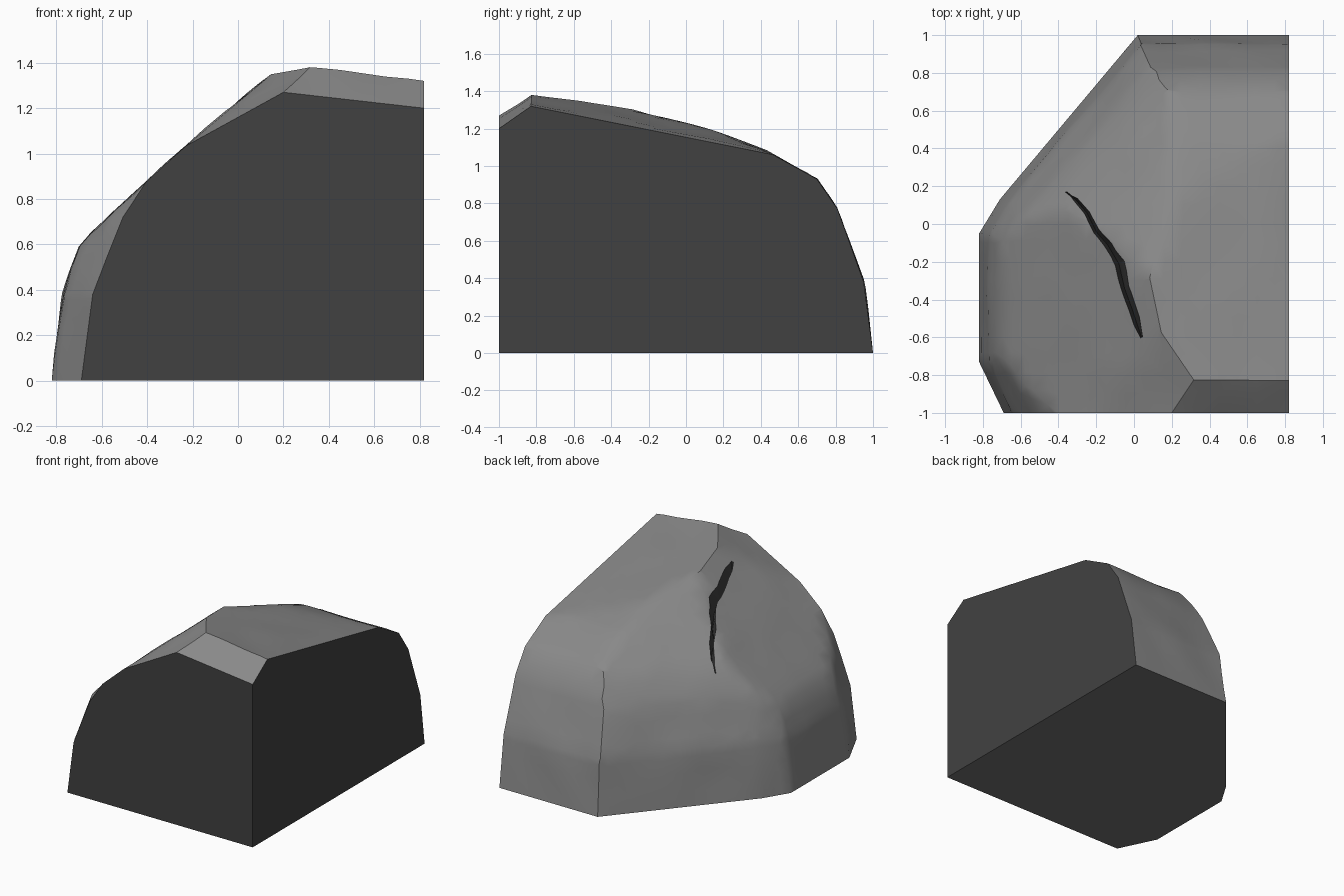
import bpy, bmesh, math
from mathutils import Vector, noise

if "Cube" in bpy.data.objects:
    bpy.data.objects.remove(bpy.data.objects["Cube"], do_unlink=True)


def material(name, value):
    mat = bpy.data.materials.new(name)
    mat.use_nodes = True
    colour = (value, value, value, 1)
    mat.diffuse_color = colour
    bsdf = mat.node_tree.nodes["Principled BSDF"]
    bsdf.inputs["Base Color"].default_value = colour
    bsdf.inputs["Roughness"].default_value = 0.9
    return mat


ROCK, CUT, BASE = 0, 1, 2
materials = [material("rock grey", 0.25), material("dark cut stone", 0.053),
             material("underside grey", 0.16)]
UP = Vector((0, 0, 1))


def add_object(name, bm):
    mesh = bpy.data.meshes.new(name)
    bm.normal_update()
    bm.to_mesh(mesh)
    bm.free()
    for mat in materials:
        mesh.materials.append(mat)
    obj = bpy.data.objects.new(name, mesh)
    bpy.context.collection.objects.link(obj)
    return obj


def everything(bm):
    return bm.verts[:] + bm.edges[:] + bm.faces[:]


def chop(bm, point, normal):
    """Cut away everything outside a plane and close the opening."""
    bmesh.ops.bisect_plane(bm, geom=everything(bm), dist=1e-5, plane_co=point,
                           plane_no=normal, clear_outer=True)
    rim = [e for e in bm.edges if len(e.link_faces) == 1]
    if rim:
        bmesh.ops.edgeloop_fill(bm, edges=rim)
        bmesh.ops.recalc_face_normals(bm, faces=bm.faces[:])


def chop_side(bm, start, inward, profile):
    """Carve one weathered side from a profile of (distance inward, height)."""
    inward = Vector((inward[0], inward[1], 0)).normalized()
    start = Vector((start[0], start[1], 0))
    for (d0, z0), (d1, z1) in zip(profile, profile[1:]):
        chop(bm, start + inward * d0 + UP * z0, UP * (d1 - d0) - inward * (z1 - z0))


def chop_top(bm, point, slope_x, slope_y):
    chop(bm, Vector(point), Vector((-slope_x, -slope_y, 1)).normalized())


# Block the boulder out of a box
bm = bmesh.new()
bmesh.ops.create_cube(bm, size=1)
for v in bm.verts:
    v.co.x = 0.82 if v.co.x > 0 else -1.0
    v.co.y = 1.2 if v.co.y > 0 else -1.0
    v.co.z = 1.6 if v.co.z > 0 else 0.0

# Weathered sides: right, back, back corner, small corner, front corner
chop_side(bm, (-0.82, 0), (1, 0),
          [(0, 0), (0.05, 0.38), (0.12, 0.6), (0.42, 0.88), (0.62, 1.06), (1.0, 1.38)])
chop_side(bm, (0, 1), (0, -1),
          [(0, 0), (0.05, 0.38), (0.19, 0.77), (0.3, 0.93), (0.57, 1.08), (0.8, 1.17)])
chop_side(bm, (0.02, 1), (0.766, -0.643),
          [(0, 0), (0.05, 0.4), (0.16, 0.71), (0.24, 0.84), (0.3, 0.91), (0.51, 1.08), (0.71, 1.2)])
chop_side(bm, (-0.82, -0.05), (0.853, -0.521),
          [(0, 0), (0.05, 0.4), (0.16, 0.71)])
chop_side(bm, (-0.82, -0.73), (0.9, 0.434),
          [(0, 0), (0.045, 0.38), (0.1, 0.54), (0.165, 0.72), (0.26, 0.88)])

# Top planes: main slope, front lip, front shoulder
chop_top(bm, (0.32, -0.83, 1.38), -0.12, -0.2)
chop_top(bm, (0.2, -1, 1.27), -0.113, 0.7)
chop_top(bm, (0, -1, 1.16), 0.55, 0.26)

# Slice the surface into a finer mesh
for axis, low, high, step in ((0, -0.75, 0.8, 0.1), (1, -0.89, 0.95, 0.1), (2, 0.12, 1.0, 0.12)):
    normal = Vector((axis == 0, axis == 1, axis == 2))
    for i in range(int((high - low) / step) + 1):
        bmesh.ops.bisect_plane(bm, geom=everything(bm), dist=1e-4,
                               plane_co=normal * (low + i * step), plane_no=normal)

# Flat cut faces: left, front and underside
bm.normal_update()
for flat, index in ((Vector((1, 0, 0)), CUT), (Vector((0, -1, 0)), CUT), (-UP, BASE)):
    cap = [f for f in bm.faces if f.normal.dot(flat) > 0.9995]
    for f in cap:
        f.material_index = index
    bmesh.ops.dissolve_faces(bm, faces=cap, use_verts=False)


def free_verts():
    return [v for v in bm.verts if all(f.material_index == ROCK for f in v.link_faces)]


def on_ridge(v):
    return any(e.calc_face_angle(0) > math.radians(38) for e in v.link_edges)


# Weather the rock gently, keeping its cut borders and sharp ridges crisp
bmesh.ops.remove_doubles(bm, verts=[v for v in free_verts() if not on_ridge(v)], dist=0.02)
bmesh.ops.triangulate(bm, faces=[f for f in bm.faces if f.material_index == ROCK])
bm.normal_update()
bmesh.ops.smooth_vert(bm, verts=[v for v in free_verts() if not on_ridge(v)], factor=0.4,
                      use_axis_x=True, use_axis_y=True, use_axis_z=True)
bm.normal_update()
for v in free_verts():
    v.co += v.normal * (0.002 + 0.008 * noise.noise(v.co * 4))
boulder = add_object("boulder", bm)

# Crack cutter: a thin V-shaped wedge along a bent path (x, y, z, half width)
path = [(-0.36, 0.17, 0.86, 0.004), (-0.31, 0.13, 0.93, 0.014), (-0.25, 0.06, 1.0, 0.015),
        (-0.2, -0.04, 1.06, 0.016), (-0.14, -0.11, 1.1, 0.018), (-0.08, -0.21, 1.16, 0.026),
        (-0.05, -0.34, 1.18, 0.02), (-0.01, -0.45, 1.21, 0.018), (0.04, -0.6, 1.25, 0.005)]
across = Vector((0.88, 0.47, 0))
bm = bmesh.new()
sections = []
for x, y, z, w in path:
    p = Vector((x, y, z))
    sections.append([bm.verts.new(q) for q in (p - across * 2 * w + UP * 0.1,
                                               p + across * 2 * w + UP * 0.1,
                                               p - UP * 0.1)])
for a, b in zip(sections, sections[1:]):
    for i in range(3):
        j = (i + 1) % 3
        bm.faces.new((a[i], a[j], b[j], b[i]))
bm.faces.new(sections[0])
bm.faces.new(sections[-1])
bmesh.ops.triangulate(bm, faces=bm.faces[:])
bmesh.ops.recalc_face_normals(bm, faces=bm.faces[:])
for f in bm.faces:
    f.material_index = CUT
cutter = add_object("crack_cutter", bm)
cutter.hide_render = True

# Carve the crack
carve = boulder.modifiers.new("crack", 'BOOLEAN')
carve.operation = 'DIFFERENCE'
carve.solver = 'EXACT'
carve.object = cutter
bpy.ops.object.select_all(action='DESELECT')
boulder.select_set(True)
bpy.context.view_layer.objects.active = boulder
bpy.ops.object.modifier_apply(modifier=carve.name)
bpy.data.objects.remove(cutter, do_unlink=True)
bpy.ops.object.shade_smooth_by_angle(angle=math.radians(35))
